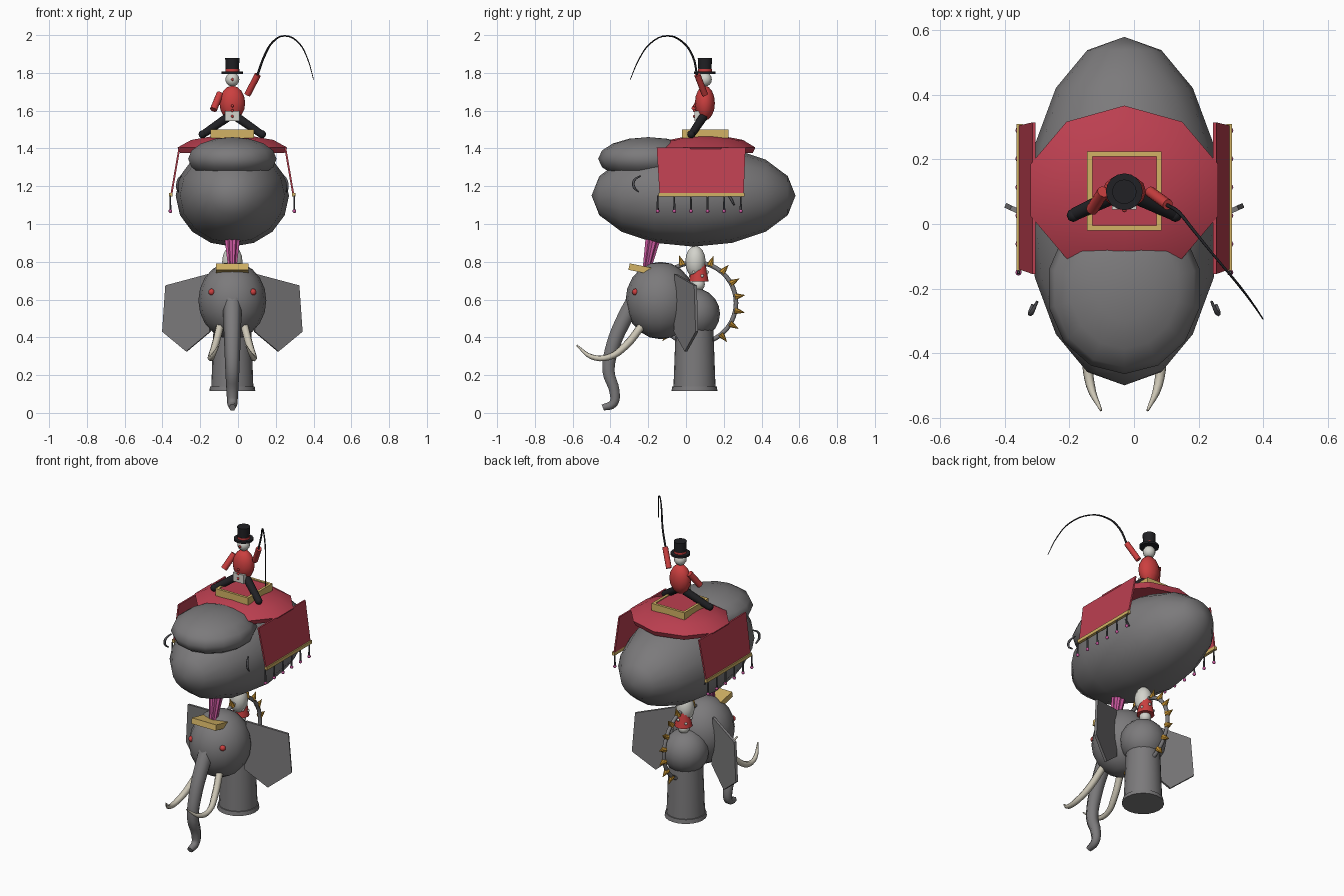
import bpy, bmesh, math
from mathutils import Vector, Matrix

if "Cube" in bpy.data.objects:
    bpy.data.objects.remove(bpy.data.objects["Cube"])

CX = -0.03  # symmetry plane


def material(name, r, g, b):
    m = bpy.data.materials.new(name)
    m.diffuse_color = (r, g, b, 1)
    m.use_nodes = True
    m.node_tree.nodes["Principled BSDF"].inputs["Base Color"].default_value = m.diffuse_color
    return m


RED = material("red", 0.6, 0.05, 0.05)
CLOTH = material("cloth", 0.5, 0.05, 0.08)
GOLD = material("gold", 0.65, 0.45, 0.13)
BRASS = material("brass", 0.55, 0.28, 0.03)
BLACK = material("black", 0.015, 0.015, 0.018)
WHITE = material("white", 0.65, 0.65, 0.6)
IVORY = material("ivory", 0.6, 0.56, 0.46)
PINK = material("pink", 0.6, 0.1, 0.35)
DARK = material("dark_grey", 0.09, 0.09, 0.1)
HIDE = material("hide", 0.2, 0.195, 0.2)


def finish(bm, name, mat=None, angle=40):
    bmesh.ops.recalc_face_normals(bm, faces=bm.faces[:])
    me = bpy.data.meshes.new(name)
    bm.to_mesh(me)
    bm.free()
    ob = bpy.data.objects.new(name, me)
    bpy.context.collection.objects.link(ob)
    if mat:
        me.materials.append(mat)
    if angle:
        bpy.ops.object.select_all(action='DESELECT')
        ob.select_set(True)
        bpy.context.view_layer.objects.active = ob
        bpy.ops.object.shade_smooth_by_angle(angle=math.radians(angle))
    return ob


def ball(name, c, r, mat=None, seg=12, rings=8, along_y=False):
    bm = bmesh.new()
    bmesh.ops.create_uvsphere(bm, u_segments=seg, v_segments=rings, radius=1)
    if along_y:
        bm.transform(Matrix.Rotation(math.pi / 2, 4, 'X'))
    r = r if isinstance(r, tuple) else (r, r, r)
    bm.transform(Matrix.Translation(c) @ Matrix.Diagonal((*r, 1)))
    return finish(bm, name, mat, 60)


def rod(name, a, b, r1, r2, mat=None, seg=12):
    a, b = Vector(a), Vector(b)
    d = b - a
    bm = bmesh.new()
    bmesh.ops.create_cone(bm, cap_ends=True, segments=seg, radius1=r1, radius2=r2, depth=d.length)
    bm.transform(Matrix.Translation((a + b) / 2) @ d.to_track_quat('Z', 'Y').to_matrix().to_4x4())
    return finish(bm, name, mat)


def box(name, c, size, mat=None, tilt=0, axis='X'):
    bm = bmesh.new()
    bmesh.ops.create_cube(bm, size=1)
    bm.transform(Matrix.Translation(c) @ Matrix.Rotation(tilt, 4, axis) @ Matrix.Diagonal((*size, 1)))
    return finish(bm, name, mat, 0)


def tube(name, pts, radii, mat=None, res=1):
    cu = bpy.data.curves.new(name, 'CURVE')
    cu.dimensions = '3D'
    cu.bevel_depth, cu.bevel_resolution, cu.resolution_u = 1, res, 4
    cu.use_fill_caps = True
    sp = cu.splines.new('BEZIER')
    sp.bezier_points.add(len(pts) - 1)
    for p, co, r in zip(sp.bezier_points, pts, radii):
        p.co, p.radius = co, r
        p.handle_left_type = p.handle_right_type = 'AUTO'
    if mat:
        cu.materials.append(mat)
    ob = bpy.data.objects.new(name, cu)
    bpy.context.collection.objects.link(ob)
    return ob


def slab(name, pts, offset, mat=None):
    """Flat polygon thickened by an offset vector."""
    bm = bmesh.new()
    f = bm.faces.new([bm.verts.new(p) for p in pts])
    ext = bmesh.ops.extrude_face_region(bm, geom=[f], use_keep_orig=True)
    bmesh.ops.translate(bm, vec=offset, verts=[v for v in ext['geom'] if isinstance(v, bmesh.types.BMVert)])
    return finish(bm, name, mat, 0)


# big upper body and its brow bulge
ball("body", (CX, 0.04, 1.15), (0.30, 0.54, 0.27), HIDE, 16, 8, True)
ball("body_bulge", (CX, -0.20, 1.345), (0.24, 0.265, 0.115), HIDE, 14, 8)

# blanket: ten-sided dome
bm = bmesh.new()
rows = []
for r, z in ((0.95, 1.375), (1, 1.405), (0.75, 1.445), (0.3, 1.468)):
    rows.append([bm.verts.new((CX + 0.305 * r * math.sin(i * math.tau / 10),
                               0.105 + 0.262 * r * math.cos(i * math.tau / 10), z)) for i in range(10)])
for lo, hi in zip(rows, rows[1:]):
    for i in range(10):
        j = (i + 1) % 10
        bm.faces.new((lo[i], lo[j], hi[j], hi[i]))
bm.faces.new(rows[-1])
bm.faces.new(rows[0])
finish(bm, "blanket", CLOTH, 30)

# saddle with gold frame
box("saddle_pad", (CX, 0.102, 1.47), (0.20, 0.22, 0.05), CLOTH)
for s in (-1, 1):
    box("saddle_frame_side", (CX + s * 0.107, 0.102, 1.478), (0.016, 0.245, 0.045), GOLD)
    box("saddle_frame_end", (CX, 0.102 + s * 0.1145, 1.478), (0.20, 0.016, 0.045), GOLD)

# parts mirrored left and right
for s in (-1, 1):
    def P(x, y, z):
        return (CX + s * x, y, z)
    slab("side_flap", [P(0.275, -0.155, 1.405), P(0.275, 0.315, 1.405), P(0.318, 0.305, 1.155), P(0.318, -0.14, 1.155)],
         (s * 0.01, 0, 0), CLOTH)
    box("flap_trim", P(0.325, 0.083, 1.155), (0.018, 0.455, 0.02), GOLD)
    for i in range(6):
        y = -0.15 + i * 0.088
        rod("tassel_cord", P(0.328, y, 1.15), P(0.328, y, 1.075), 0.004, 0.006, DARK, 6)
        ball("tassel_bead", P(0.328, y, 1.068), 0.010, PINK, 8, 6)
    # small hooks on the flanks
    tube("front_hook", [P(0.27, -0.24, 1.255), P(0.287, -0.275, 1.23), P(0.292, -0.275, 1.195), P(0.285, -0.25, 1.17)],
         [0.004, 0.007, 0.007, 0.004], DARK)
    tube("rear_hook", [P(0.28, 0.22, 1.16), P(0.285, 0.24, 1.13), P(0.28, 0.255, 1.10)], [0.004, 0.007, 0.004], DARK)
    # lower head: ears, eyes, tusks
    ear = [(0.13, 0.735), (0.355, 0.675), (0.372, 0.43), (0.245, 0.325), (0.12, 0.43)]
    slab("ear", [P(x, -0.065 + (x - 0.12) * 0.46, z) for x, z in ear], (-s * 0.006, 0.014, 0), HIDE)
    ball("eye", P(0.11, -0.268, 0.64), 0.018, RED, 10, 6)
    tube("tusk", [P(0.065, -0.235, 0.46), P(0.092, -0.32, 0.355), P(0.113, -0.41, 0.295),
                  P(0.105, -0.50, 0.297), P(0.072, -0.578, 0.358)], [0.022, 0.021, 0.018, 0.014, 0.004], IVORY)
    # rider legs
    rod("rider_leg", P(0.025, 0.09, 1.565), P(0.155, 0.03, 1.475), 0.024, 0.020, BLACK)
    ball("rider_shoe", P(0.158, 0.027, 1.475), 0.021, BLACK, 8, 6)

# lower head and trunk
ball("head", (CX, -0.135, 0.595), (0.18, 0.185, 0.205), HIDE, 16, 10)
tube("trunk", [(CX, -0.27, 0.60), (CX, -0.325, 0.50), (CX, -0.385, 0.36), (CX, -0.41, 0.22),
               (CX, -0.378, 0.11), (CX, -0.385, 0.05), (CX, -0.44, 0.028)],
     [0.05, 0.048, 0.043, 0.037, 0.031, 0.027, 0.019], HIDE)
box("headband", (CX, -0.245, 0.763), (0.172, 0.115, 0.035), GOLD, -0.2)

# fluted plume joining head and body
bm = bmesh.new()
rings = [[bm.verts.new((CX + r * (1 if i % 2 else 0.8) * math.cos(i * math.tau / 16),
                        y + r * (1 if i % 2 else 0.8) * math.sin(i * math.tau / 16), z)) for i in range(16)]
         for r, y, z in ((0.022, -0.21, 0.75), (0.045, -0.172, 0.93))]
for i in range(16):
    j = (i + 1) % 16
    bm.faces.new((rings[0][i], rings[0][j], rings[1][j], rings[1][i]))
for r in rings:
    bm.faces.new(r)
finish(bm, "plume", PINK, 0)

# single pedestal leg
ball("leg_joint", (CX, 0.045, 0.525), 0.135, HIDE, 16, 10)
rod("leg", (CX, 0.045, 0.12), (CX, 0.045, 0.50), 0.112, 0.098, HIDE, 20)
rod("leg_foot", (CX, 0.045, 0.115), (CX, 0.045, 0.14), 0.122, 0.118, HIDE, 20)

# spiked hoop
hy, hz, hr = 0.05, 0.582, 0.215
bm = bmesh.new()
loops = []
for i in range(36):
    a = i * math.tau / 36
    loops.append([bm.verts.new((CX + 0.012 * math.sin(k * math.tau / 8),
                                hy + (hr + 0.012 * math.cos(k * math.tau / 8)) * math.cos(a),
                                hz + (hr + 0.012 * math.cos(k * math.tau / 8)) * math.sin(a))) for k in range(8)])
for i in range(36):
    for k in range(8):
        p, q, m = loops[i], loops[(i + 1) % 36], (k + 1) % 8
        bm.faces.new((p[k], q[k], q[m], p[m]))
finish(bm, "hoop", HIDE, 60)
for i in range(18):
    a = math.radians(9 + 20 * i)
    c, s = math.cos(a), math.sin(a)
    rod("hoop_spike", (CX, hy + 0.212 * c, hz + 0.212 * s), (CX, hy + 0.265 * c, hz + 0.265 * s), 0.02, 0.001, BRASS, 8)

# little upside-down clown between leg and body
ball("clown_body", (CX, 0.05, 0.80), (0.054, 0.054, 0.085), WHITE)
rod("clown_skirt", (CX, 0.068, 0.695), (CX, 0.068, 0.785), 0.052, 0.036, RED)
ball("clown_head", (CX, 0.065, 0.68), 0.035, WHITE)
for i in range(6):
    a = i * math.tau / 6 + 0.4
    ball("skirt_spot", (CX + 0.045 * math.cos(a), 0.068 + 0.045 * math.sin(a), 0.725 + 0.02 * (i % 2)), 0.009, WHITE, 6, 4)

# rider
ball("rider_torso", (CX, 0.10, 1.64), (0.068, 0.053, 0.092), RED)
box("rider_shirt", (CX, 0.06, 1.572), (0.075, 0.03, 0.055), WHITE)
for z in (1.60, 1.625, 1.57):
    ball("rider_button", (CX, 0.044, z), 0.008, RED, 6, 4)
ball("rider_head", (CX, 0.10, 1.765), 0.037, WHITE)
ball("rider_nose", (CX, 0.062, 1.765), 0.008, RED, 6, 4)
rod("hat_brim", (CX, 0.10, 1.795), (CX, 0.10, 1.808), 0.057, 0.057, BLACK, 16)
rod("hat_band", (CX, 0.10, 1.808), (CX, 0.10, 1.82), 0.037, 0.037, RED, 16)
rod("hat_crown", (CX, 0.10, 1.82), (CX, 0.10, 1.88), 0.035, 0.038, BLACK, 16)
rod("lowered_arm", (-0.095, 0.10, 1.69), (-0.13, 0.045, 1.605), 0.019, 0.019, RED)
rod("raised_arm", (0.05, 0.10, 1.685), (0.105, 0.06, 1.79), 0.017, 0.017, RED)

# whip
tube("whip", [(0.10, 0.06, 1.78), (0.14, 0.035, 1.89), (0.185, -0.02, 1.965), (0.25, -0.10, 1.996),
              (0.325, -0.19, 1.955), (0.37, -0.25, 1.87), (0.40, -0.295, 1.765)],
     [0.006, 0.006, 0.005, 0.004, 0.004, 0.003, 0.002], BLACK)
